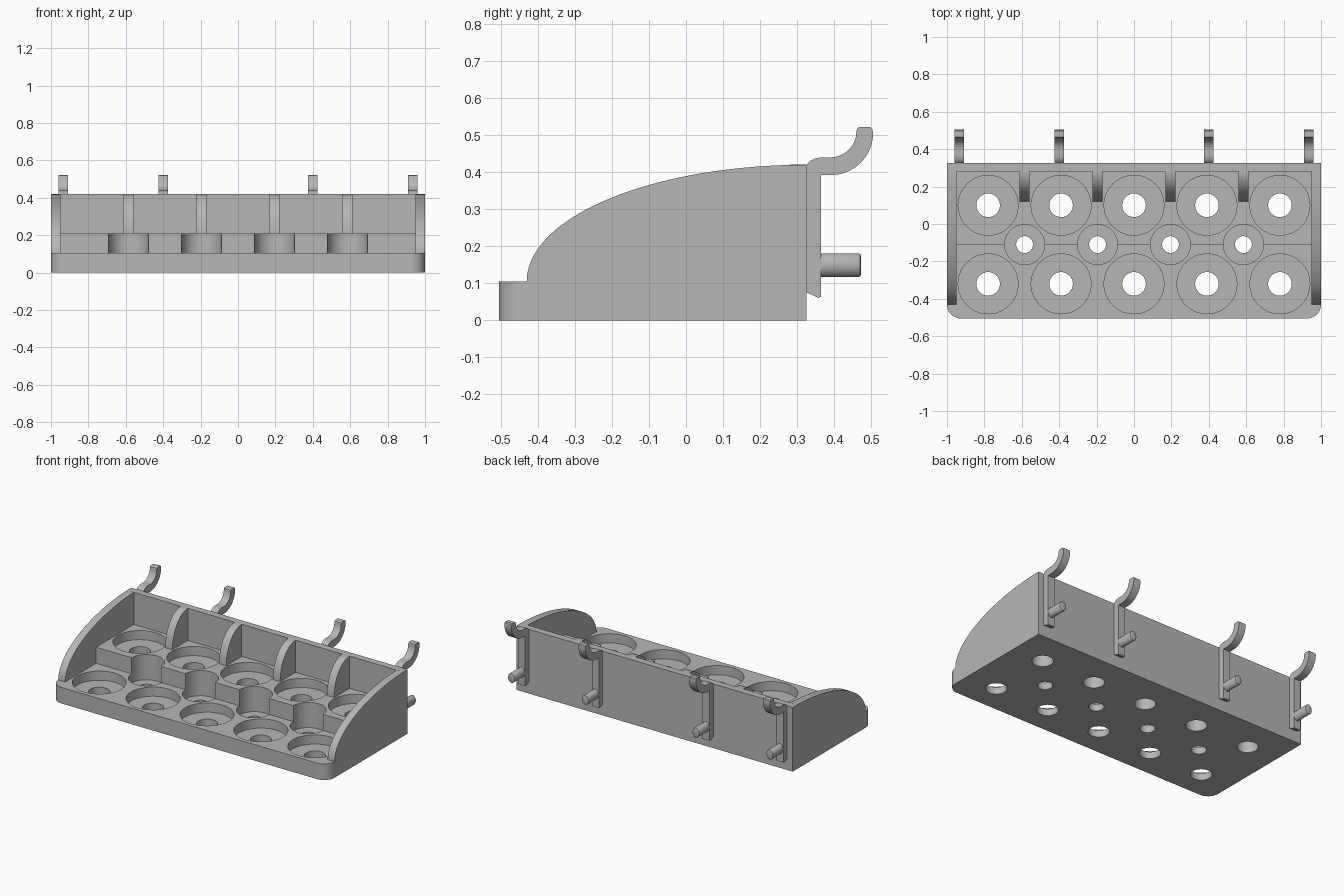
import bpy, bmesh
from math import sin, cos, pi, radians
from mathutils import Matrix

if "Cube" in bpy.data.objects:
    bpy.data.objects.remove(bpy.data.objects["Cube"], do_unlink=True)

GREY = (0.47, 0.47, 0.47, 1.0)
mat = bpy.data.materials.new("plain grey plastic")
mat.use_nodes = True
mat.diffuse_color = GREY
mat.node_tree.nodes["Principled BSDF"].inputs["Base Color"].default_value = GREY


def finish(bm, name):
    bmesh.ops.recalc_face_normals(bm, faces=bm.faces)
    mesh = bpy.data.meshes.new(name)
    bm.to_mesh(mesh)
    bm.free()
    obj = bpy.data.objects.new(name, mesh)
    bpy.context.collection.objects.link(obj)
    return obj


def prism(name, outline, lo, hi, axis="z"):
    """Extrude a 2D outline along x (outline is y,z) or z (outline is x,y)."""
    bm = bmesh.new()
    place = (lambda a, b: (lo, a, b)) if axis == "x" else (lambda a, b: (a, b, lo))
    face = bm.faces.new([bm.verts.new(place(a, b)) for a, b in outline])
    moved = bmesh.ops.extrude_face_region(bm, geom=[face])["geom"]
    shift = (hi - lo, 0, 0) if axis == "x" else (0, 0, hi - lo)
    bmesh.ops.translate(bm, vec=shift, verts=[v for v in moved if isinstance(v, bmesh.types.BMVert)])
    return finish(bm, name)


def box(name, x, y, z):
    return prism(name, [(x[0], y[0]), (x[1], y[0]), (x[1], y[1]), (x[0], y[1])], *z)


def arc(cx, cy, rx, ry, start, end, steps):
    angles = [radians(start + (end - start) * i / steps) for i in range(steps + 1)]
    return [(cx + rx * cos(a), cy + ry * sin(a)) for a in angles]


def combine(target, tool, operation):
    mod = target.modifiers.new("combine", "BOOLEAN")
    mod.operation, mod.solver, mod.object = operation, "EXACT", tool
    bpy.context.view_layer.objects.active = target
    bpy.ops.object.modifier_apply(modifier=mod.name)
    bpy.data.objects.remove(tool, do_unlink=True)


def smooth(obj):
    obj.data.materials.clear()
    obj.data.materials.append(mat)
    bpy.ops.object.select_all(action="DESELECT")
    obj.select_set(True)
    bpy.context.view_layer.objects.active = obj
    bpy.ops.object.shade_smooth_by_angle(angle=radians(30))


FRONT, BACK, INNER_BACK = -0.505, 0.325, 0.28
DECK, STEP, TOP = 0.105, 0.21, 0.42
SINK = 0.06  # depth of the round recesses

# Lower deck with rounded front corners
r = 0.075
deck = ([(1, BACK), (-1, BACK)]
        + arc(-1 + r, FRONT + r, r, r, 180, 270, 12)
        + arc(1 - r, FRONT + r, r, r, 270, 360, 12))
tray = prism("tray", deck, 0, DECK)

# Raised rear step and back wall
combine(tray, box("rear_step", (-0.97, 0.97), (-0.11, 0.3), (0.05, STEP)), "UNION")
combine(tray, box("back_wall", (-0.97, 0.97), (INNER_BACK, BACK), (0.05, TOP)), "UNION")

# Side walls with a quarter-ellipse top edge
wall = arc(BACK, DECK, 0.755, TOP - DECK, 180, 90, 40) + [(BACK, 0), (-0.43, 0)]
for lo, hi in ((-1, -0.95), (0.95, 1)):
    combine(tray, prism("side_wall", wall, lo, hi, "x"), "UNION")


# Stepped cutters: a wide recess above a narrow through hole
def stepped_cutter(bm, x, y, wide, narrow, floor, top):
    profile = [(0, -0.1), (narrow, -0.1), (narrow, floor), (wide, floor), (wide, top), (0, top)]
    verts = [bm.verts.new((x + a, y, z)) for a, z in profile]
    edges = [bm.edges.new(pair) for pair in zip(verts, verts[1:])]
    bmesh.ops.spin(bm, geom=verts + edges, cent=(x, y, 0), axis=(0, 0, 1),
                   angle=2 * pi, steps=64, use_duplicate=False)


bm = bmesh.new()
PITCH = 0.39
for i in range(-2, 3):
    stepped_cutter(bm, i * PITCH, -0.32, 0.16, 0.063, DECK - SINK, 0.3)
    stepped_cutter(bm, i * PITCH, 0.1, 0.16, 0.063, STEP - SINK, 0.3)
between = [(i + 0.5) * PITCH for i in range(-2, 2)]
for x in between:
    stepped_cutter(bm, x, -0.11, 0.107, 0.045, DECK - SINK, 0.3)
bmesh.ops.remove_doubles(bm, verts=bm.verts, dist=0.0001)
combine(tray, finish(bm, "hole_cutters"), "DIFFERENCE")
smooth(tray)

# Curved dividers against the back wall
fin = arc(INNER_BACK, STEP, 0.16, TOP - STEP, 180, 90, 20) + [(INNER_BACK, STEP)]
for i, x in enumerate(between):
    smooth(prism(f"divider_{i + 1}", fin, x - 0.026, x + 0.026, "x"))

# Pegboard hooks: back strip with an upturned arm, plus a lower peg
hook = ([(BACK, TOP), (0.335, 0.43), (0.348, 0.437), (0.365, 0.44)]
        + arc(0.39, 0.51, 0.07, 0.07, -90, 0, 14)
        + [(0.462, 0.518), (0.468, 0.522), (0.497, 0.522), (0.503, 0.517)]
        + arc(0.39, 0.505, 0.115, 0.113, 0, -90, 18)
        + [(0.365, 0.392), (0.365, 0.064), (0.358, 0.06), (BACK, 0.076)])
for i, x in enumerate((-0.935, -0.4, 0.4, 0.935)):
    smooth(prism(f"hook_{i + 1}", hook, x - 0.025, x + 0.025, "x"))

    bm = bmesh.new()
    bmesh.ops.create_cone(bm, cap_ends=True, segments=16, radius1=1, radius2=1, depth=0.12)
    rim = [e for e in bm.edges if all(v.co.z < 0 for v in e.verts)]
    bmesh.ops.transform(bm, verts=bm.verts, matrix=Matrix.Translation((x, 0.412, 0.149))
                        @ Matrix.Diagonal((0.025, 1, 0.032, 1)) @ Matrix.Rotation(pi / 2, 4, "X"))
    bmesh.ops.bevel(bm, geom=rim, offset=0.006, segments=2, affect="EDGES", profile=0.5)
    smooth(finish(bm, f"lower_peg_{i + 1}"))
